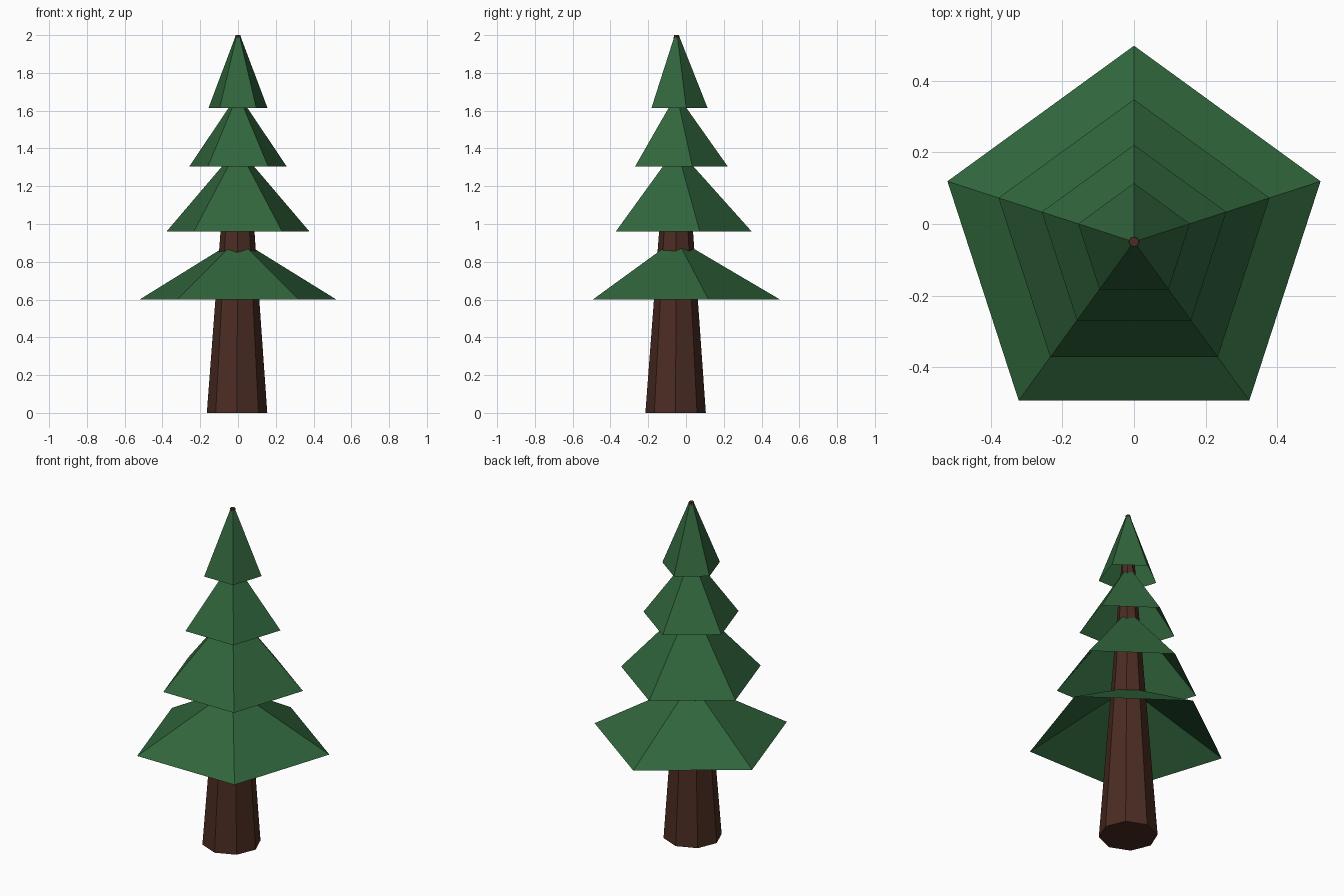
import bpy, bmesh, math

if "Cube" in bpy.data.objects:
    bpy.data.objects.remove(bpy.data.objects["Cube"])

def material(name, color):
    m = bpy.data.materials.new(name)
    m.diffuse_color = (*color, 1)
    m.use_nodes = True
    m.node_tree.nodes["Principled BSDF"].inputs["Base Color"].default_value = m.diffuse_color
    return m

GREEN = material("needles", (0.03, 0.13, 0.045))
BROWN = material("bark", (0.07, 0.025, 0.016))

def frustum(name, sides, start, bottom, top, capped, mat):
    """Tapered prism; bottom and top are (x, y, z, radius)."""
    bm = bmesh.new()
    rings = []
    for x, y, z, r in (bottom, top):
        angles = [start + math.tau * i / sides for i in range(sides)]
        rings.append([bm.verts.new((x + r * math.cos(a), y + r * math.sin(a), z)) for a in angles])
    low, high = rings
    for i in range(sides):
        j = (i + 1) % sides
        bm.faces.new((low[i], low[j], high[j], high[i]))
    if capped:
        bm.faces.new(low[::-1])
        bm.faces.new(high)
    mesh = bpy.data.meshes.new(name)
    bm.to_mesh(mesh)
    bm.free()
    mesh.materials.append(mat)
    obj = bpy.data.objects.new(name, mesh)
    bpy.context.collection.objects.link(obj)

# Octagonal trunk running right up to the tip
frustum("trunk", 8, 0, (-0.005, -0.055, 0, 0.16), (0, -0.05, 2.0, 0.014), True, BROWN)

# Four hollow pentagonal skirts of branches, narrowing into the trunk
tiers = [  # bottom z, bottom radius, top z, top radius
    (0.60, 0.548, 0.905, 0.03),
    (0.96, 0.398, 1.38, 0.022),
    (1.305, 0.271, 1.66, 0.02),
    (1.615, 0.164, 1.999, 0.012),
]
for i, (z0, r0, z1, r1) in enumerate(tiers, 1):
    frustum(f"branch_tier_{i}", 5, math.pi / 2,
            (0, -0.05, z0, r0), (0, -0.05, z1, r1), False, GREEN)
